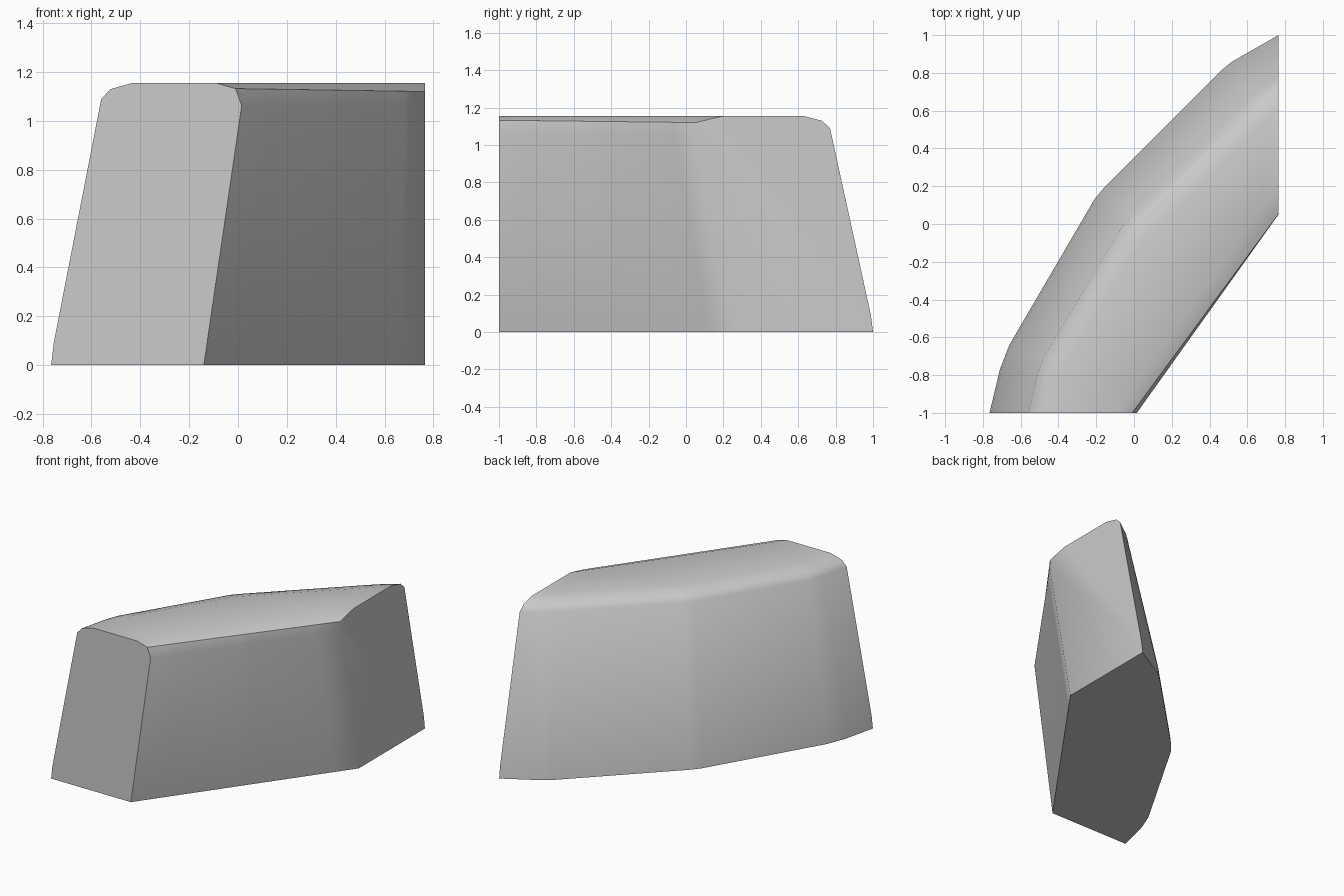
import bpy, bmesh
from mathutils import Vector

if "Cube" in bpy.data.objects:
    bpy.data.objects.remove(bpy.data.objects["Cube"])

# Curved outer wall in plan: outline at the ground and at the shoulder
foot = [(-.765, -1), (-.71, -.77), (-.66, -.64), (-.21, .13), (-.16, .19),
        (.47, .82), (.52, .86), (.765, 1)]
shoulder = [(-.56, -1), (-.51, -.79), (-.475, -.70), (-.06, -.01), (-.01, .045),
            (.58, .625), (.64, .68), (.765, .77)]
# Height levels of the outer wall: (blend foot -> shoulder and beyond, z)
outer_levels = [(0, 0), (.05, .09), (1, 1.09), (1.19, 1.13), (1.62, 1.155)]
# Straight inner wall, top to bottom: (front end, right end)
inner_lines = [((-.09, -1, 1.155), (.765, .2, 1.155)),
               ((-.01, -1, 1.132), (.765, .052, 1.12)),
               ((.015, -1, 1.062), (.765, .05, 1.062)),
               ((-.14, -1, 0), (.765, .26, 0))]

# Normalised distance along the wall for every cross-section
dist = [0]
for a, b in zip(foot, foot[1:]):
    dist.append(dist[-1] + (Vector(b) - Vector(a)).length)

bm = bmesh.new()
rings = []
for f, s, d in zip(foot, shoulder, dist):
    pts = []
    for t, z in outer_levels:
        p = Vector(f).lerp(Vector(s), t)
        pts.append((p.x, p.y, z))
    pts += [Vector(a).lerp(Vector(b), d / dist[-1]) for a, b in inner_lines]
    rings.append([bm.verts.new(p) for p in pts])

# Skin between the cross-sections, then flat cut ends
n = len(rings[0])
for r, q in zip(rings, rings[1:]):
    for i in range(n):
        j = (i + 1) % n
        bm.faces.new((r[i], r[j], q[j], q[i]))
bm.faces.new(rings[0])
bm.faces.new(rings[-1])
bmesh.ops.recalc_face_normals(bm, faces=bm.faces)

mesh = bpy.data.meshes.new("curved_block")
bm.to_mesh(mesh)
bm.free()
block = bpy.data.objects.new("curved_block", mesh)
bpy.context.collection.objects.link(block)

# Soft shoulders, crisp cut edges
bpy.context.view_layer.objects.active = block
block.select_set(True)
bpy.ops.object.shade_smooth_by_angle(angle=.65)
